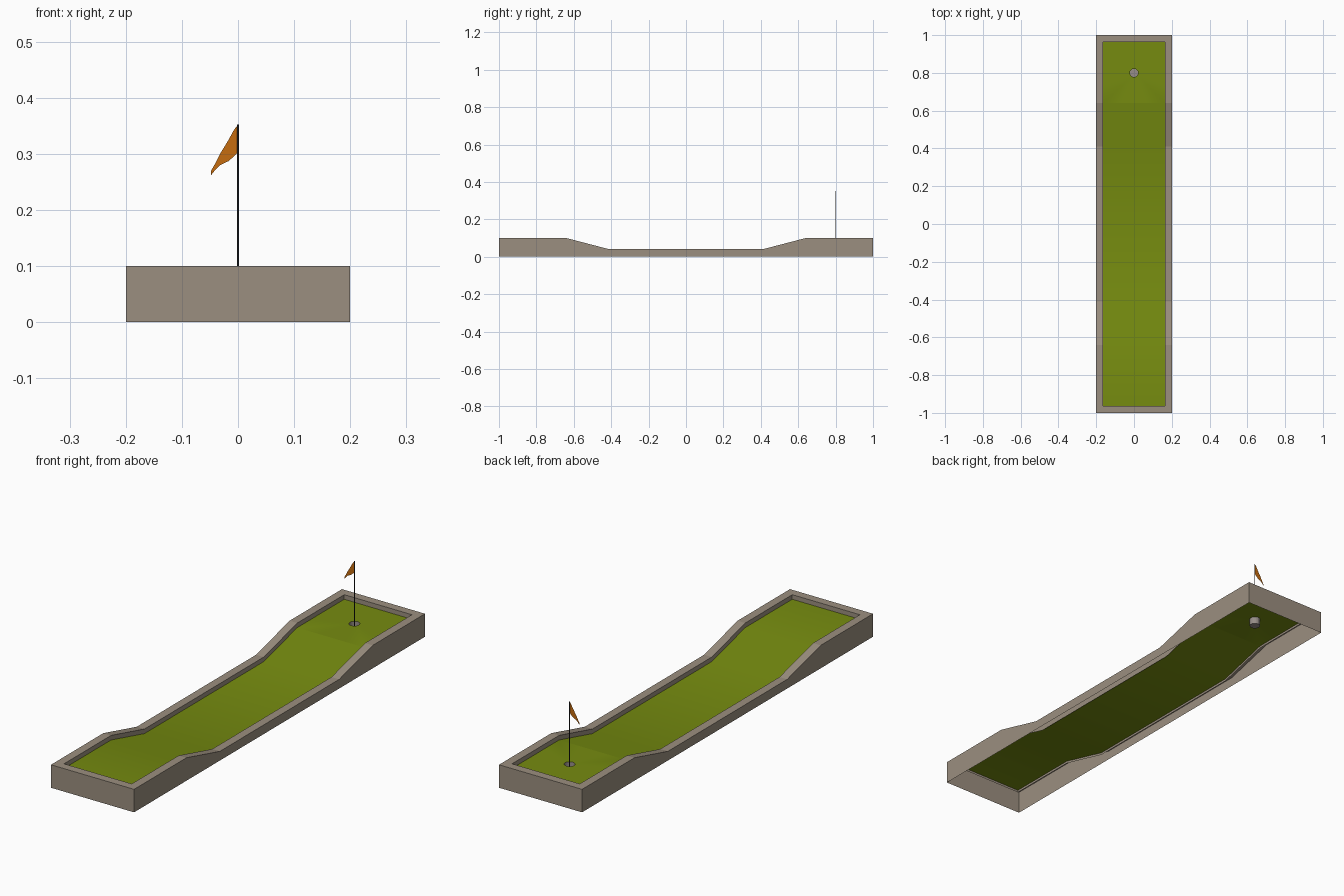
import bpy, bmesh, math

if "Cube" in bpy.data.objects:
    bpy.data.objects.remove(bpy.data.objects["Cube"])

def material(name, rgb):
    m = bpy.data.materials.new(name)
    m.diffuse_color = (*rgb, 1)
    m.use_nodes = True
    m.node_tree.nodes["Principled BSDF"].inputs["Base Color"].default_value = m.diffuse_color
    return m

stone = material("stone", (0.33, 0.275, 0.215))
grass = material("grass", (0.18, 0.26, 0.005))
cup_grey = material("cup grey", (0.31, 0.27, 0.25))
dark = material("dark metal", (0.03, 0.03, 0.03))
orange = material("orange", (0.56, 0.15, 0.005))

def make(name, bm, mat, smooth=False):
    bmesh.ops.remove_doubles(bm, verts=bm.verts, dist=1e-5)
    for f in bm.faces:
        f.smooth = smooth
    me = bpy.data.meshes.new(name)
    bm.to_mesh(me)
    bm.free()
    me.materials.append(mat)
    ob = bpy.data.objects.new(name, me)
    bpy.context.collection.objects.link(ob)
    return ob

def bridge(bm, rings):
    loops = [[bm.verts.new(p) for p in r] for r in rings]
    n = len(loops[0])
    for a, b in zip(loops, loops[1:]):
        for i in range(n):
            j = (i + 1) % n
            bm.faces.new((a[i], a[j], b[j], b[i]))
    return loops

def circle(r, z, n=16, y=0.8):
    return [(r * math.cos(2 * math.pi * i / n), y + r * math.sin(2 * math.pi * i / n), z)
            for i in range(n)]

HIGH, LOW, DROP = 0.1, 0.04, 0.02
IX, IY = 0.163, 0.963
FLAT, DIP = 0.64, 0.41

# frame: open-bottomed shell with a rim and an inner skirt
def stations(end):
    return [(-end, HIGH), (-FLAT, HIGH), (-DIP, LOW), (DIP, LOW), (FLAT, HIGH), (end, HIGH)]

def ring(x, end, dz=0.0, floor=False):
    s = [(y, 0 if floor else z - dz) for y, z in stations(end)]
    return [(x, y, z) for y, z in s] + [(-x, y, z) for y, z in reversed(s)]

bm = bmesh.new()
bridge(bm, [ring(0.2, 1, floor=True), ring(0.2, 1), ring(IX, IY), ring(IX, IY, DROP + 0.01)])
make("course_frame", bm, stone)

# green: strips along the lane, the last panel has the hole cut out
bm = bmesh.new()
s = stations(IY)[:5]
rows = [[bm.verts.new((x, y, z - DROP)) for x in (-IX, IX)] for y, z in s]
for a, b in zip(rows, rows[1:]):
    bm.faces.new((a[0], a[1], b[1], b[0]))
hole = circle(0.022, HIGH - DROP)
edge = []
for x, y, z in hole:
    dx, dy = x, y - 0.8
    k = max(abs(dx), abs(dy))
    dx, dy = dx / k, dy / k
    edge.append((IX * dx, 0.8 + dy * (IY - 0.8 if dy > 0 else 0.8 - FLAT), z))
bridge(bm, [edge, hole])
make("putting_green", bm, grass, True)

# cup below the hole
bm = bmesh.new()
loops = bridge(bm, [circle(0.022, HIGH - DROP), circle(0.022, 0.048)])
bm.faces.new(loops[-1])
make("cup", bm, cup_grey)

# flag pole
bm = bmesh.new()
loops = bridge(bm, [circle(0.0016, 0.048, 8), circle(0.0016, 0.352, 8)])
bm.faces.new(loops[-1])
make("flag_pole", bm, dark)

# wavy pennant
bm = bmesh.new()
outline = [(0, 0.352), (-0.007, 0.343), (-0.018, 0.323), (-0.032, 0.300), (-0.041, 0.282),
           (-0.048, 0.270), (-0.048, 0.262), (-0.040, 0.272), (-0.032, 0.280),
           (-0.017, 0.287), (-0.009, 0.294), (0, 0.303)]
bm.faces.new([bm.verts.new((x, 0.8, z)) for x, z in outline])
make("flag", bm, orange)
